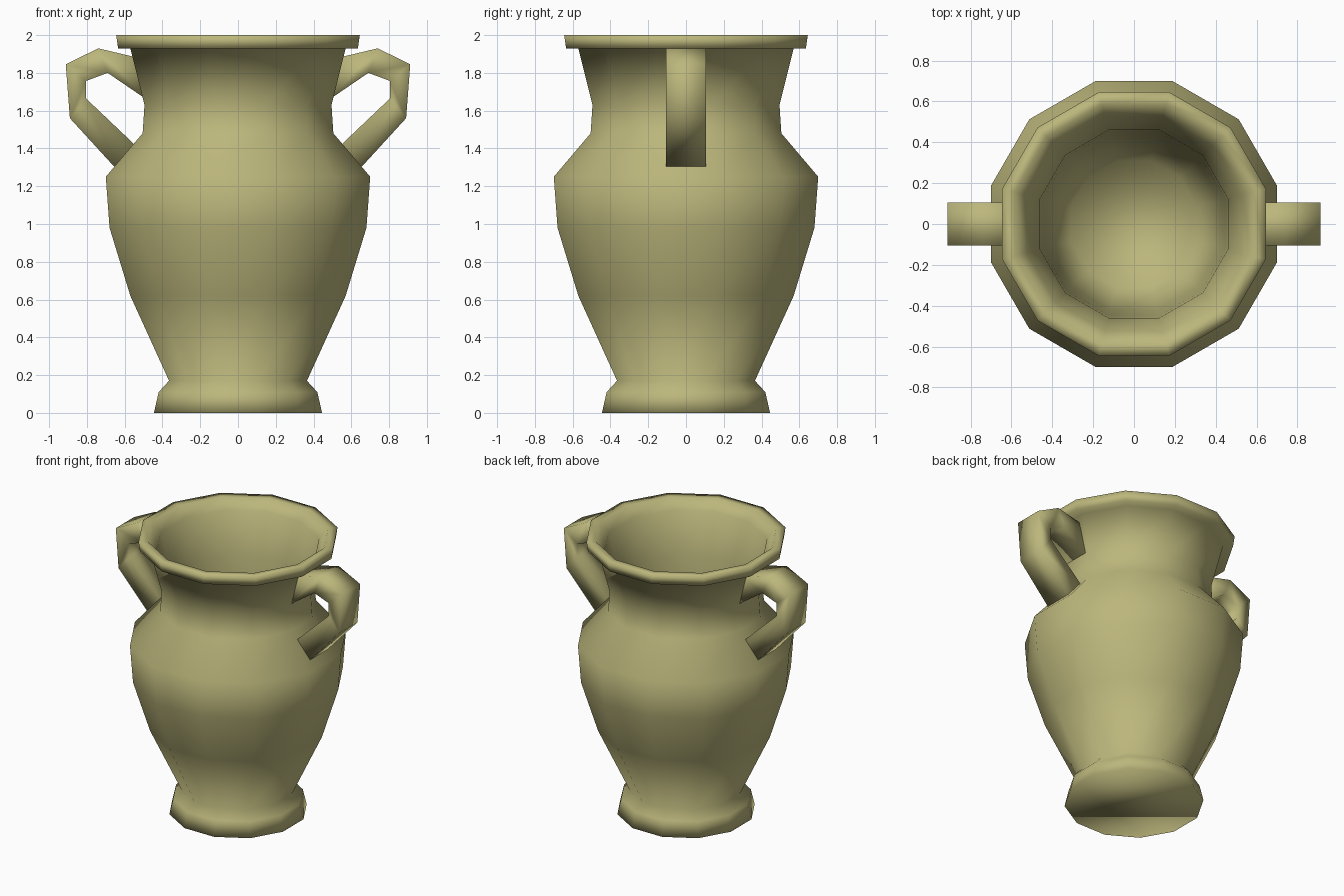
import bpy, bmesh, math

if "Cube" in bpy.data.objects:
    bpy.data.objects.remove(bpy.data.objects["Cube"])

SIDES = 12
clay = bpy.data.materials.new("olive_clay")
clay.diffuse_color = (0.50, 0.47, 0.20, 1)
clay.use_nodes = True
clay.node_tree.nodes["Principled BSDF"].inputs["Base Color"].default_value = clay.diffuse_color


def finish(name, bm):
    bmesh.ops.recalc_face_normals(bm, faces=bm.faces)
    for f in bm.faces:
        f.smooth = True
    mesh = bpy.data.meshes.new(name)
    bm.to_mesh(mesh)
    bm.free()
    mesh.materials.append(clay)
    obj = bpy.data.objects.new(name, mesh)
    bpy.context.collection.objects.link(obj)
    return obj


def lathe(name, profile):
    """Twelve-sided body; profile holds (distance to flat side, height)."""
    bm = bmesh.new()
    rings = []
    for d, z in profile:
        r = d / math.cos(math.pi / SIDES)
        angles = [math.tau * (i + 0.5) / SIDES for i in range(SIDES)]
        rings.append([bm.verts.new((r * math.cos(a), r * math.sin(a), z)) for a in angles])
    for a, b in zip(rings, rings[1:]):
        for i in range(SIDES):
            j = (i + 1) % SIDES
            bm.faces.new((a[i], a[j], b[j], b[i]))
    bm.faces.new(rings[0])
    bm.faces.new(rings[-1])
    return finish(name, bm)


def handle(name, side, outer, inner, half_width):
    """Rectangular strap between an outer and an inner outline in the xz plane."""
    bm = bmesh.new()
    rings = []
    for (xo, zo), (xi, zi) in zip(outer, inner):
        corners = ((xo, -half_width, zo), (xo, half_width, zo),
                   (xi, half_width, zi), (xi, -half_width, zi))
        rings.append([bm.verts.new((side * x, y, z)) for x, y, z in corners])
    for a, b in zip(rings, rings[1:]):
        for i in range(4):
            j = (i + 1) % 4
            bm.faces.new((a[i], a[j], b[j], b[i]))
    bm.faces.new(rings[0])
    bm.faces.new(rings[-1])
    return finish(name, bm)


# Vase body: foot, belly, shoulder, neck, rim, then the hollow inside
outside = [(0.445, 0), (0.42, 0.11), (0.365, 0.17), (0.57, 0.62), (0.68, 0.98),
           (0.70, 1.25), (0.505, 1.48), (0.495, 1.63), (0.57, 1.93)]
rim = [(0.635, 1.93), (0.645, 2.0), (0.585, 2.0), (0.525, 1.93)]
inside = [(0.46, 1.63), (0.45, 1.45), (0.42, 0.8), (0.31, 0.22)]
lathe("vase_body", outside + rim + inside)

# Two side handles, roots sunk into neck and shoulder
outer = [(0.53, 1.88), (0.74, 1.93), (0.912, 1.845), (0.89, 1.56), (0.62, 1.265)]
inner = [(0.485, 1.66), (0.69, 1.80), (0.805, 1.757), (0.805, 1.665), (0.51, 1.385)]
for side, label in ((-1, "left"), (1, "right")):
    handle(label + "_handle", side, outer, inner, 0.105)
